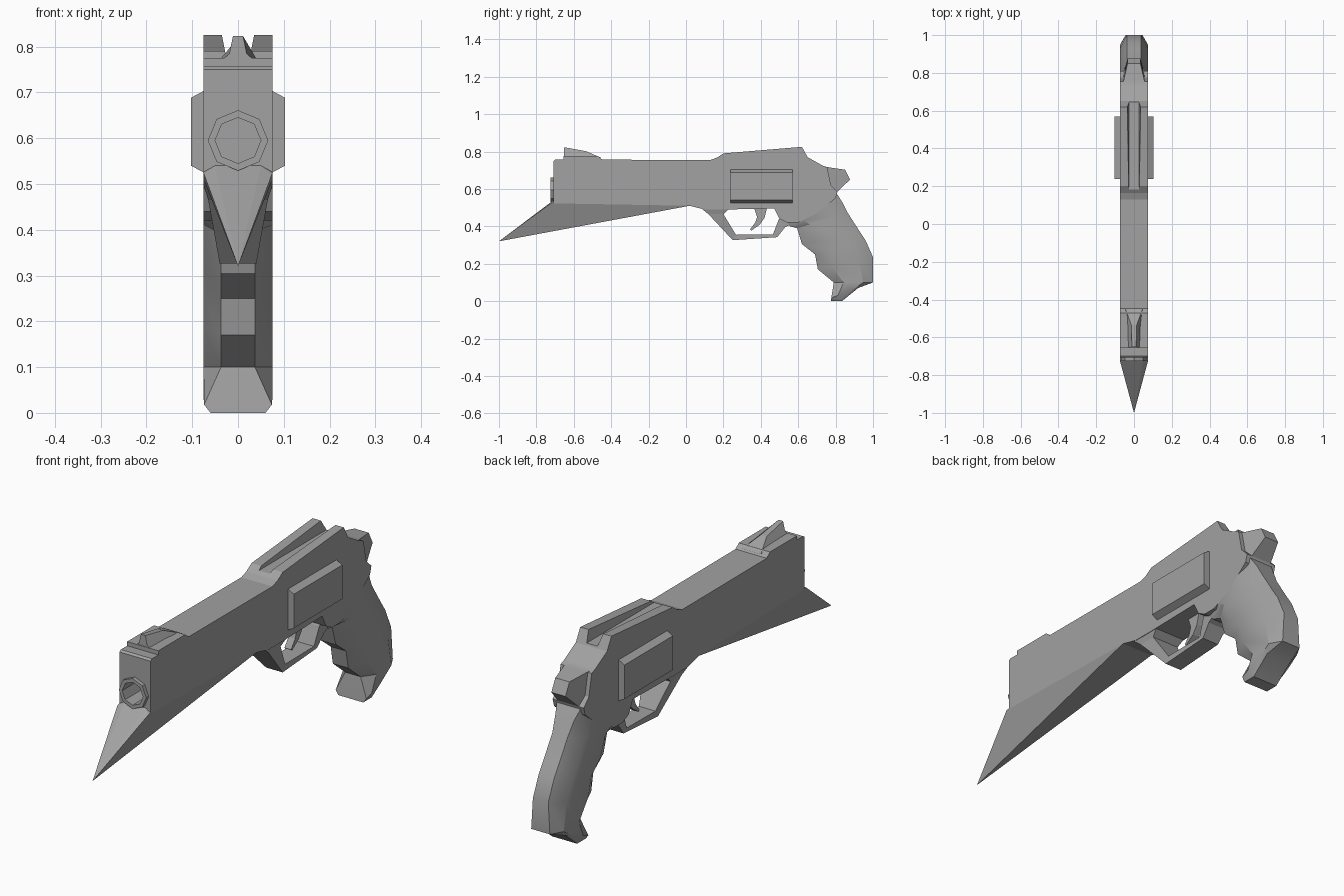
import bpy, bmesh, math

if "Cube" in bpy.data.objects:
    bpy.data.objects.remove(bpy.data.objects["Cube"], do_unlink=True)

GREY = (0.36, 0.36, 0.36, 1)
metal = bpy.data.materials.new("gunmetal grey")
metal.use_nodes = True
metal.diffuse_color = GREY
metal.node_tree.nodes["Principled BSDF"].inputs["Base Color"].default_value = GREY

W = 0.075  # half thickness of the frame


def finish(name, bm, smooth=None):
    bmesh.ops.recalc_face_normals(bm, faces=bm.faces)
    mesh = bpy.data.meshes.new(name)
    bm.to_mesh(mesh)
    bm.free()
    mesh.materials.append(metal)
    ob = bpy.data.objects.new(name, mesh)
    bpy.context.collection.objects.link(ob)
    if smooth:
        bpy.ops.object.select_all(action='DESELECT')
        ob.select_set(True)
        bpy.context.view_layer.objects.active = ob
        bpy.ops.object.shade_smooth_by_angle(angle=math.radians(smooth))
    return ob


def loft(name, rings, smooth=None):
    """Skin a row of equal closed rings and cap both ends."""
    bm = bmesh.new()
    rows = [[bm.verts.new(p) for p in ring] for ring in rings]
    n = len(rows[0])
    for a, b in zip(rows, rows[1:]):
        for i in range(n):
            j = (i + 1) % n
            bm.faces.new((a[i], a[j], b[j], b[i]))
    bm.faces.new(rows[0])
    bm.faces.new(rows[-1])
    return finish(name, bm, smooth)


def slab(name, pts, hw=W):
    """Side profile of (y, z[, half width]) mirrored across x = 0."""
    pts = [p if len(p) == 3 else (*p, hw) for p in pts]
    return loft(name, [[(s * w, y, z) for y, z, w in pts] for s in (-1, 1)])


def ring8(r, y, z=0.595):
    return [(r * math.sin(k * math.pi / 4), y, z + r * math.cos(k * math.pi / 4))
            for k in range(8)]


def cut(ob, cutter):
    mod = ob.modifiers.new("cut", 'BOOLEAN')
    mod.operation = 'DIFFERENCE'
    mod.solver = 'EXACT'
    mod.object = cutter
    bpy.context.view_layer.objects.active = ob
    bpy.ops.object.modifier_apply(modifier=mod.name)
    bpy.data.objects.remove(cutter, do_unlink=True)


# Barrel and frame in one flat-sided profile
frame = slab("barrel_and_frame", [
    (-0.708, 0.525), (-0.708, 0.75), (-0.698, 0.757), (0.13, 0.755), (0.165, 0.767),
    (0.2, 0.79), (0.62, 0.825), (0.65, 0.77), (0.73, 0.725), (0.755, 0.715),
    (0.775, 0.62), (0.81, 0.585), (0.80, 0.55), (0.70, 0.47), (0.60, 0.42),
    (0.54, 0.42), (0.50, 0.44), (0.472, 0.495), (0.2, 0.49), (0.1, 0.49), (0.02, 0.51)])

# Sighting groove along the frame top, then the bore
cut(frame, loft("groove_cutter", [
    [(-0.026, y, 0.778), (0.026, y, 0.778), (0.04, y, 0.85), (-0.04, y, 0.85)]
    for y in (0.1, 0.7)]))
cut(frame, loft("bore_cutter", [ring8(0.05, -0.8), ring8(0.05, -0.58)]))

# Muzzle ring
loft("muzzle_ring", [ring8(0.05, -0.70), ring8(0.05, -0.725),
                     ring8(0.066, -0.725), ring8(0.066, -0.70)])
ring = bpy.data.objects["muzzle_ring"].data
bm = bmesh.new()
bm.from_mesh(ring)
bmesh.ops.delete(bm, geom=[f for f in bm.faces if len(f.verts) == 8], context='FACES')
bm.to_mesh(ring)
bm.free()

# Pointed blade under the barrel
bm = bmesh.new()
bm.verts.new((0, -1, 0.32))
for s in (-1, 1):
    for x, y, z in ((W, -0.722, 0.523), (0.05, -0.708, 0.54),
                    (W, 0.02, 0.51), (W, -0.708, 0.526)):
        bm.verts.new((s * x, y, z))
bmesh.ops.convex_hull(bm, input=bm.verts)
finish("under_blade", bm)

# Front sight on its base
slab("sight_base", [(-0.655, 0.75), (-0.655, 0.775), (-0.47, 0.775), (-0.44, 0.75)])
slab("front_sight", [(-0.653, 0.77, 0.035), (-0.653, 0.785, 0.019), (-0.652, 0.823, 0.011),
                     (-0.535, 0.802, 0.014), (-0.45, 0.765, 0.045)])

# Cylinder block standing out on both sides
loft("cylinder_block", [
    [(W, y, 0.703), (0.103, y, 0.688), (0.103, y, 0.54),
     (W, y, 0.525), (-W, y, 0.525), (-0.103, y, 0.54),
     (-0.103, y, 0.688), (-W, y, 0.703)] for y in (0.237, 0.57)])

# Trigger guard, swept from outer and inner edge points with half width
guard = [((0.08, 0.497), (0.235, 0.497), W), ((0.12, 0.465), (0.2, 0.465), 0.065),
         ((0.25, 0.326), (0.267, 0.355), 0.04), ((0.487, 0.342), (0.465, 0.357), 0.04),
         ((0.53, 0.395), (0.495, 0.435), 0.045), ((0.58, 0.42), (0.52, 0.47), 0.05)]
loft("trigger_guard", [[(-w, *o), (w, *o), (w, *i), (-w, *i)] for o, i, w in guard])

# Trigger
slab("trigger", [(0.363, 0.5), (0.38, 0.45), (0.37, 0.42), (0.342, 0.383), (0.35, 0.377),
                 (0.395, 0.41), (0.42, 0.445), (0.433, 0.5)], 0.016)

# Hammer spur
slab("hammer", [(0.72, 0.725, 0.07), (0.76, 0.716, 0.055), (0.85, 0.703, 0.034),
                (0.877, 0.65, 0.034), (0.81, 0.585, 0.05), (0.72, 0.57, 0.07)])

# Grip: front point, back point, front and back half widths, side half width
sections = [((0.52, 0.45), (0.80, 0.585), 0.06, 0.06, W),
            ((0.556, 0.40), (0.835, 0.53), 0.045, 0.045, W),
            ((0.594, 0.39), (0.866, 0.47), 0.037, 0.037, W),
            ((0.62, 0.305), (0.93, 0.37), 0.037, 0.037, W),
            ((0.69, 0.25), (0.96, 0.325), 0.037, 0.037, W),
            ((0.705, 0.17), (1.0, 0.235), 0.037, 0.037, W),
            ((0.79, 0.10), (1.0, 0.10), 0.037, 0.045, W),
            ((0.777, 0.018), (0.92, 0.07), 0.074, 0.06, W),
            ((0.775, 0.0), (0.834, 0.0), 0.06, 0.06, 0.06)]
rings = []
for f, b, wf, wb, ws in sections:
    half = [(w, f[0] + (b[0] - f[0]) * t, f[1] + (b[1] - f[1]) * t)
            for t, w in ((0, wf), (0.25, ws), (0.75, ws), (1, wb))]
    rings.append(half + [(-x, y, z) for x, y, z in reversed(half)])
loft("grip", rings, 28)
